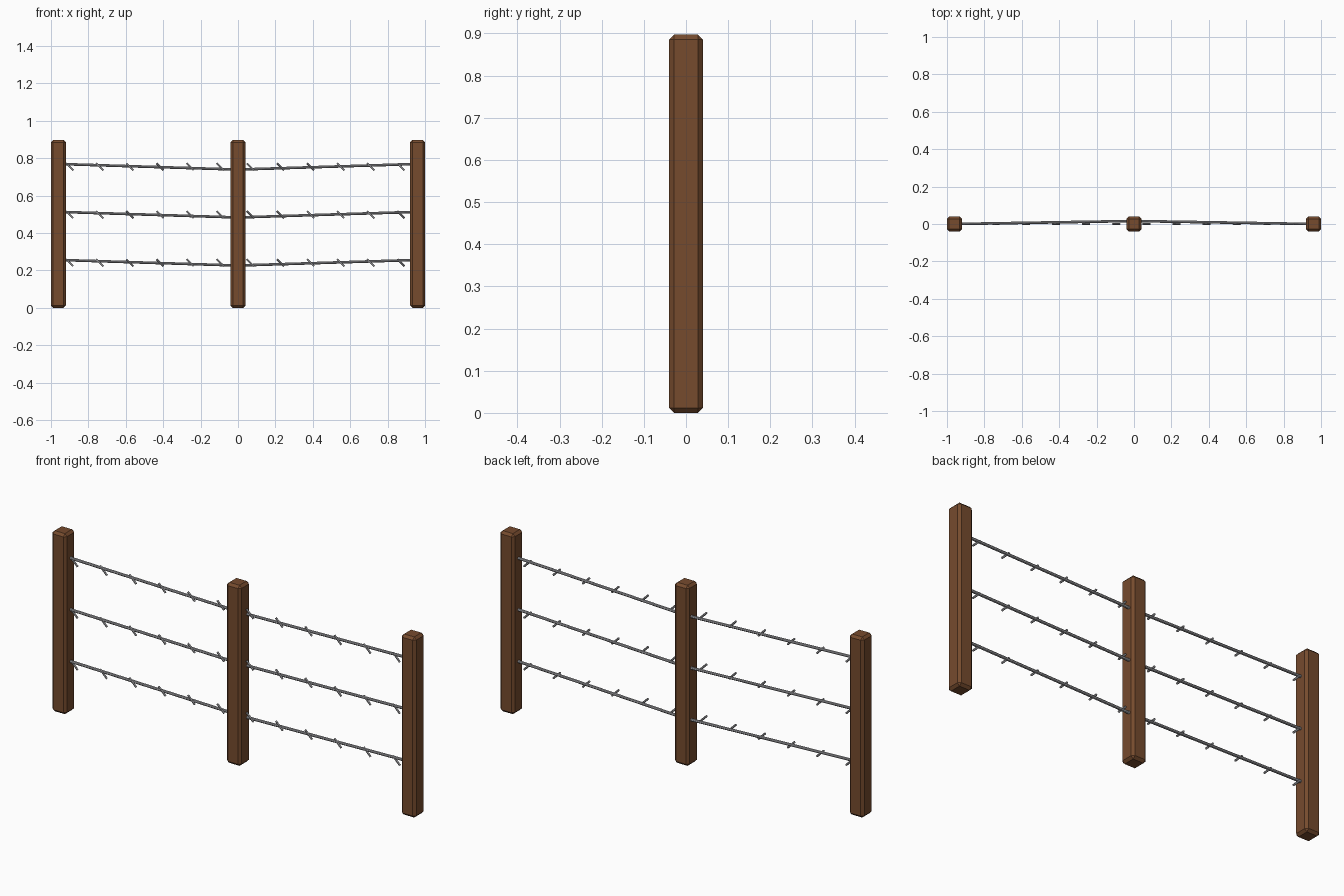
import bpy
import math
from mathutils import Vector

if "Cube" in bpy.data.objects:
    bpy.data.objects.remove(bpy.data.objects["Cube"], do_unlink=True)


def make_material(name, color):
    mat = bpy.data.materials.new(name)
    mat.use_nodes = True
    mat.diffuse_color = color
    mat.node_tree.nodes["Principled BSDF"].inputs["Base Color"].default_value = color
    return mat


wood = make_material("brown_wood", (0.18, 0.07, 0.027, 1))
steel = make_material("grey_steel", (0.40, 0.40, 0.42, 1))


def rod(name, start, end, radius, sides):
    """Low-poly cylinder running between two points."""
    start, end = Vector(start), Vector(end)
    axis = end - start
    bpy.ops.mesh.primitive_cylinder_add(
        vertices=sides, radius=radius, depth=axis.length, location=(start + end) / 2,
        rotation=axis.to_track_quat("Z", "Y").to_euler())
    obj = bpy.context.object
    obj.name = name
    obj.data.materials.append(steel)
    return obj


# Chamfered square posts
HEIGHT, WIDTH, REACH = 0.897, 0.08, 0.96
for label, x in (("right", -REACH), ("middle", 0), ("left", REACH)):
    bpy.ops.mesh.primitive_cube_add(size=1, location=(x, 0, HEIGHT / 2))
    post = bpy.context.object
    post.name = label + "_post"
    post.scale = (WIDTH, WIDTH, HEIGHT)
    bpy.ops.object.transform_apply(location=False, rotation=False, scale=True)
    bevel = post.modifiers.new("chamfer", "BEVEL")
    bevel.width = 0.012
    bevel.segments = 1
    post.data.materials.append(wood)

# Three wire rows, each sagging to the middle post, with evenly spaced barbs
for row, z in enumerate((0.241, 0.498, 0.754), 1):
    for label, side in (("right", -1), ("left", 1)):
        rod(f"{label}_wire_{row}", (side * REACH, 0, z + 0.015),
            (0, 0.016, z - 0.015), 0.007, 8)
    for i in range(12):
        x = -0.9 + i * 0.161
        half = 0.019
        rod(f"barb_{row}_{i + 1}", (x - half, 0, z + half),
            (x + half, 0, z - half), 0.005, 6)
